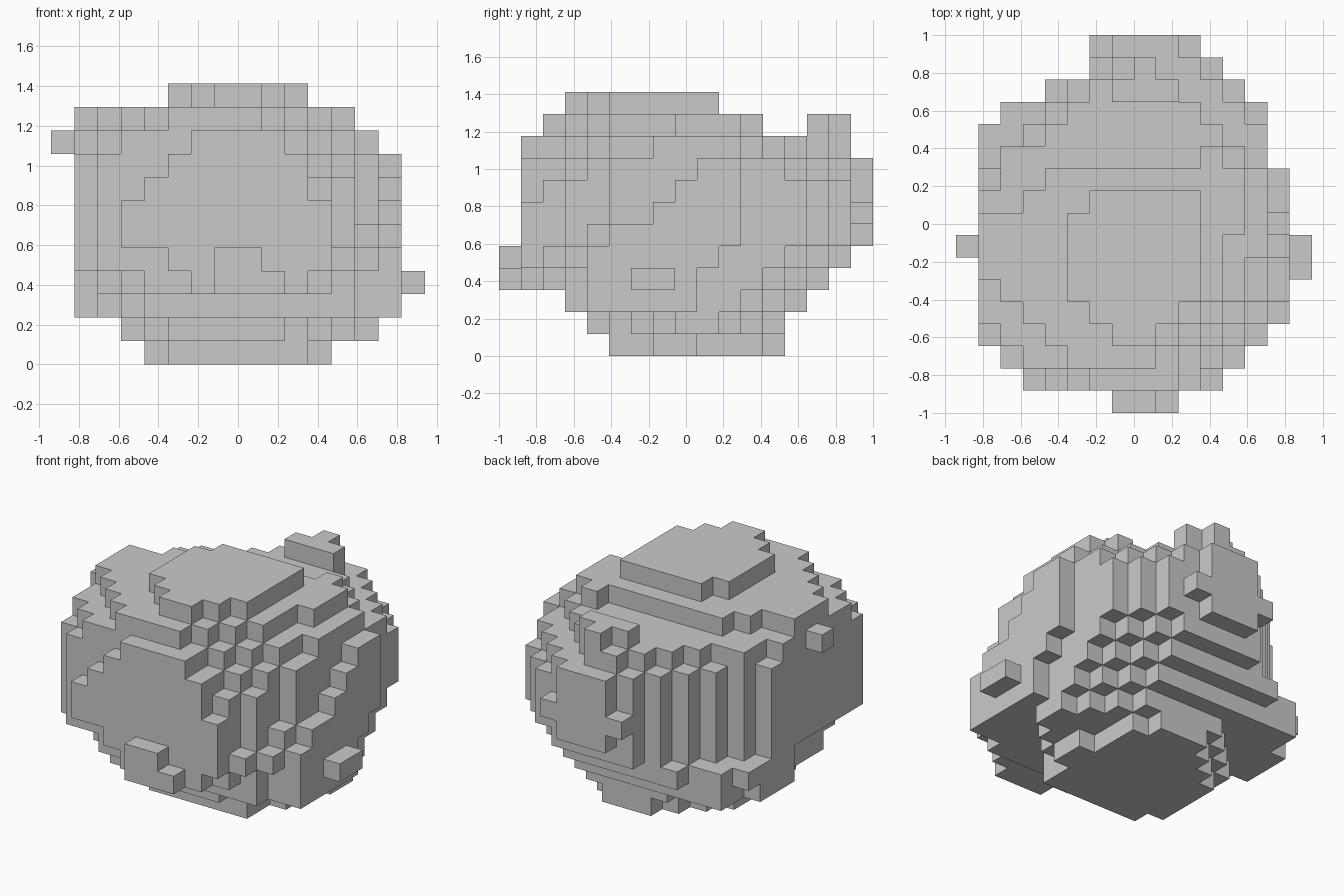
import bpy, bmesh

if "Cube" in bpy.data.objects:
    bpy.data.objects.remove(bpy.data.objects["Cube"])

U = 2 / 17                      # edge length of one block
OX, OY = -8 * U, -8.5 * U       # grid origin

# Stone layers from the ground up: x range, y range,
# then stepped corner cuts: front-left, front-right, back-left, back-right
LAYERS = [
    (4, 10, 5, 12, 1, 0, 3, 1),
    (3, 13, 4, 12, 2, 4, 3, 3),
    (2, 13, 3, 13, 2, 1, 0, 3),
    (2, 13, 2, 14, 2, 2, 2, 3),
    (1, 13, 2, 15, 1, 1, 5, 3),
    (1, 13, 2, 15, 1, 2, 5, 2),
    (1, 13, 2, 15, 1, 2, 5, 2),
    (1, 13, 2, 15, 1, 2, 5, 2),
    (1, 13, 2, 15, 1, 3, 5, 3),
    (1, 13, 2, 15, 2, 4, 6, 5),
    (1, 11, 2, 10, 4, 3, 3, 0),
    (5, 10, 3, 9, 2, 2, 1, 0),
]

# Raised plates, layer -> span: right side (y), front (x), back (x)
RIGHT = {2: (4, 8), 3: (4, 8), 4: (4, 9), 5: (5, 10), 6: (7, 10), 7: (8, 10), 8: (9, 10)}
FRONT = {3: (6, 10), 4: (5, 11), 5: (3, 11), 6: (3, 11), 7: (4, 10), 8: (5, 10), 9: (6, 9)}
BACK = {5: (7, 9), 6: (6, 10), 7: (7, 9), 8: (7, 9)}

# Small knobs: x range, y range, z range
KNOBS = [
    (7, 8, 0, 0, 3, 4), (9, 9, 0, 0, 3, 3),          # front
    (15, 15, 6, 7, 3, 3), (0, 0, 7, 7, 9, 9),        # right, left
    (7, 9, 14, 14, 10, 10), (8, 8, 15, 15, 9, 10),   # top back
    (12, 12, 8, 10, 10, 10), (11, 11, 11, 11, 10, 10),
    (1, 2, 6, 8, 10, 10), (2, 2, 10, 11, 9, 9),      # left top
    (1, 1, 9, 11, 2, 2), (1, 1, 9, 12, 3, 3),        # left foot
    (2, 2, 13, 13, 3, 3), (11, 11, 7, 8, 0, 0),      # feet
]
# Chipped-off blocks
CHIPS = [(13, 13, 4, 4, 6, 7), (13, 13, 6, 6, 9, 9)]


def box(x0, x1, y0, y1, z0, z1):
    return {(x, y, z) for x in range(x0, x1 + 1)
            for y in range(y0, y1 + 1) for z in range(z0, z1 + 1)}


def slab(z, x0, x1, y0, y1, fl, fr, bl, br):
    """One layer of blocks with stepped corners."""
    return {(x, y, z) for x, y, _ in box(x0, x1, y0, y1, z, z)
            if x - x0 + y - y0 >= fl and x1 - x + y - y0 >= fr
            and x - x0 + y1 - y >= bl and x1 - x + y1 - y >= br}


blocks = set()
for z, spec in enumerate(LAYERS):
    blocks |= slab(z, *spec)
for z, (a, b) in RIGHT.items():
    blocks |= box(14, 14, a, b, z, z)
for z, (a, b) in FRONT.items():
    blocks |= box(a, b, 1, 1, z, z)
for z, (a, b) in BACK.items():
    blocks |= box(a, b, 16, 16, z, z)
for k in KNOBS:
    blocks |= box(*k)
for c in CHIPS:
    blocks -= box(*c)

# Skin: one quad for each exposed block side, then merge flat areas
bm = bmesh.new()
verts = {}


def corner(p):
    if p not in verts:
        verts[p] = bm.verts.new((OX + p[0] * U, OY + p[1] * U, p[2] * U))
    return verts[p]


for b in sorted(blocks):
    for axis in range(3):
        for side in (0, 1):
            n = list(b)
            n[axis] += 2 * side - 1
            if tuple(n) in blocks:
                continue
            u, v = (axis + 1) % 3, (axis + 2) % 3
            ring = []
            for du, dv in ((0, 0), (1, 0), (1, 1), (0, 1)):
                p = list(b)
                p[axis] += side
                p[u] += du
                p[v] += dv
                ring.append(corner(tuple(p)))
            bm.faces.new(ring if side else ring[::-1])

bmesh.ops.dissolve_limit(bm, angle_limit=0.01, verts=bm.verts[:], edges=bm.edges[:])
mesh = bpy.data.meshes.new("stone")
bm.to_mesh(mesh)
bm.free()

grey = bpy.data.materials.new("stone grey")
grey.diffuse_color = (0.59, 0.59, 0.59, 1)
grey.use_nodes = True
grey.node_tree.nodes["Principled BSDF"].inputs["Base Color"].default_value = grey.diffuse_color
mesh.materials.append(grey)
bpy.context.collection.objects.link(bpy.data.objects.new("stone", mesh))
